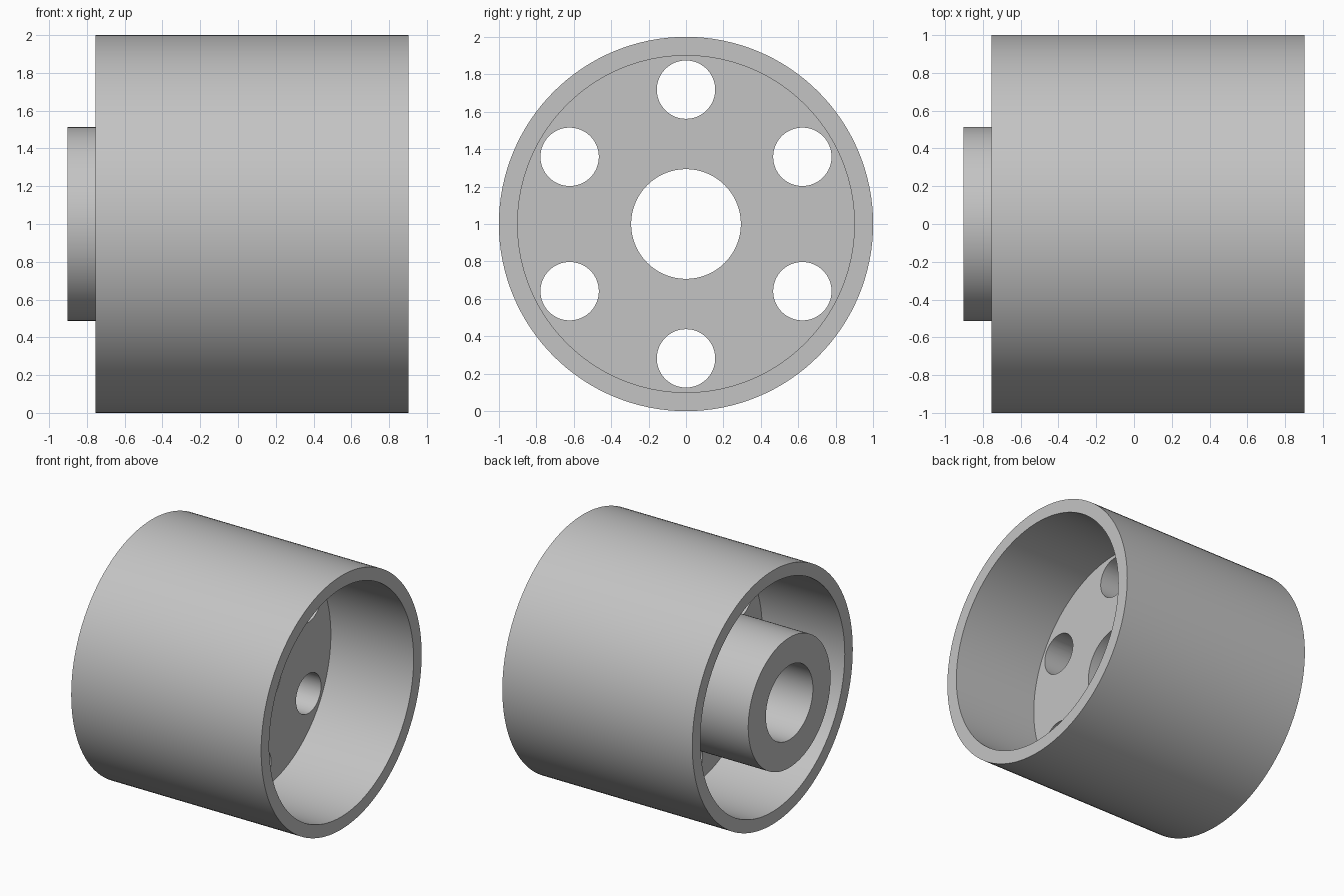
import bpy, bmesh
from math import pi, sin, cos, radians
from mathutils import Matrix, Vector

if "Cube" in bpy.data.objects:
    bpy.data.objects.remove(bpy.data.objects["Cube"], do_unlink=True)

AXIS_Z = 1.0                      # height of the wheel's axis
RIM_R, RIM_INNER_R = 1.0, 0.9
HUB_R, BORE_R = 0.513, 0.293
HOLE_R, HOLE_RING_R = 0.156, 0.718
X_OPEN, X_RIM, X_HUB = 0.902, -0.755, -0.902
WEB_OPEN, WEB_HUB = 0.18, -0.035  # two faces of the web

metal = bpy.data.materials.new("plain_grey")
metal.use_nodes = True
grey = (0.55, 0.55, 0.55, 1)
metal.diffuse_color = grey
metal.node_tree.nodes["Principled BSDF"].inputs["Base Color"].default_value = grey


def add_object(name, bm):
    mesh = bpy.data.meshes.new(name)
    bmesh.ops.recalc_face_normals(bm, faces=bm.faces)
    bm.to_mesh(mesh)
    bm.free()
    mesh.materials.append(metal)
    obj = bpy.data.objects.new(name, mesh)
    bpy.context.collection.objects.link(obj)
    return obj


def lathe(name, profile, steps=128):
    """Revolve a closed (x, radius) profile about the wheel axis."""
    bm = bmesh.new()
    verts = [bm.verts.new((x, 0, AXIS_Z + r)) for x, r in profile]
    edges = [bm.edges.new((v, verts[i - 1])) for i, v in enumerate(verts)]
    bmesh.ops.spin(bm, geom=verts + edges, cent=(0, 0, AXIS_Z), axis=(1, 0, 0),
                   angle=2 * pi, steps=steps)
    bmesh.ops.remove_doubles(bm, verts=bm.verts, dist=0.0001)
    return add_object(name, bm)


# Rim, web and one-sided hub as a single turned body
wheel = lathe("wheel_body", [
    (X_RIM, RIM_R), (X_OPEN, RIM_R), (X_OPEN, RIM_INNER_R),
    (WEB_OPEN, RIM_INNER_R), (WEB_OPEN, BORE_R), (X_HUB, BORE_R),
    (X_HUB, HUB_R), (WEB_HUB, HUB_R), (WEB_HUB, RIM_INNER_R),
    (X_RIM, RIM_INNER_R)])

# Ring of six round holes through the web
bm = bmesh.new()
for i in range(6):
    a = radians(60 * i)
    place = Vector((0.07, HOLE_RING_R * sin(a), AXIS_Z + HOLE_RING_R * cos(a)))
    bmesh.ops.create_cone(bm, cap_ends=True, segments=64, radius1=HOLE_R,
                          radius2=HOLE_R, depth=0.6,
                          matrix=Matrix.Translation(place) @ Matrix.Rotation(pi / 2, 4, 'Y'))
cutter = add_object("web_hole_cutter", bm)
cutter.hide_render = True

cut = wheel.modifiers.new("web_holes", 'BOOLEAN')
cut.operation = 'DIFFERENCE'
cut.solver = 'EXACT'
cut.object = cutter

bpy.ops.object.select_all(action='DESELECT')
wheel.select_set(True)
bpy.context.view_layer.objects.active = wheel
bpy.ops.object.modifier_apply(modifier=cut.name)
bpy.data.objects.remove(cutter, do_unlink=True)
bpy.ops.object.shade_smooth_by_angle(angle=radians(30))
